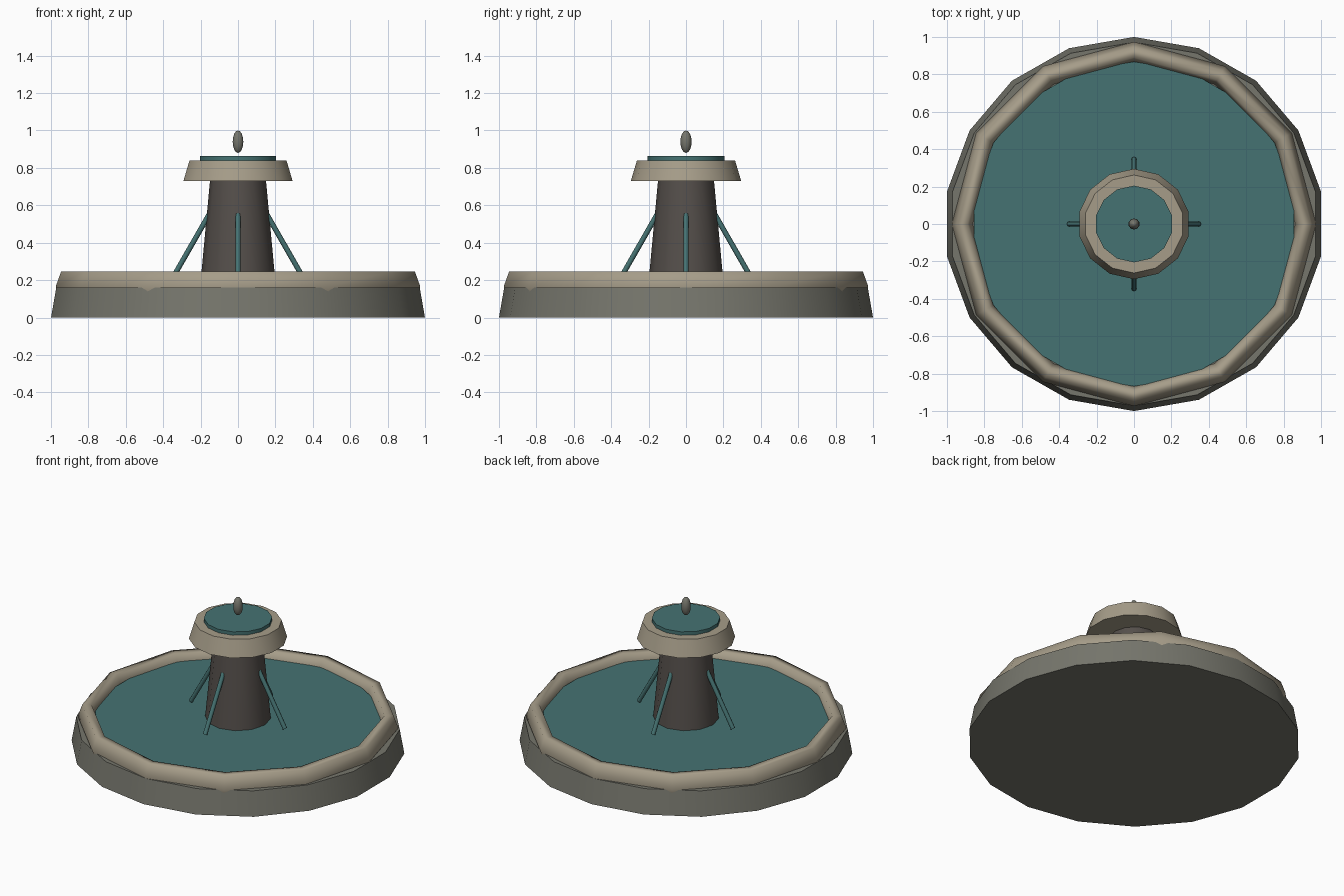
import bpy, math
from mathutils import Vector

if "Cube" in bpy.data.objects:
    bpy.data.objects.remove(bpy.data.objects["Cube"])


def material(name, rgb):
    m = bpy.data.materials.new(name)
    m.diffuse_color = (*rgb, 1)
    m.use_nodes = True
    m.node_tree.nodes["Principled BSDF"].inputs["Base Color"].default_value = m.diffuse_color
    return m


STONE = material("grey stone", (0.18, 0.18, 0.15))
TRIM = material("pale stone", (0.38, 0.335, 0.25))
DARK = material("dark stone", (0.09, 0.078, 0.07))
WATER = material("water", (0.06, 0.17, 0.168))


def finish(name, mat, angle=40):
    ob = bpy.context.object
    ob.name = name
    ob.data.materials.append(mat)
    bpy.ops.object.shade_smooth_by_angle(angle=math.radians(angle))
    return ob


def drum(name, sides, r0, r1, z0, z1, mat, sx=1.015):
    bpy.ops.mesh.primitive_cone_add(vertices=sides, radius1=r0, radius2=r1,
                                    depth=z1 - z0, location=(0, 0, (z0 + z1) / 2))
    ob = finish(name, mat)
    ob.scale.x = sx
    return ob


# Lower basin and its water
drum("basin", 18, 1.0, 0.972, 0, 0.16, STONE)
drum("basin_water", 18, 0.868, 0.868, 0.15, 0.2, WATER, 1.0)

# Rounded rim: twelve segments, six-sided section, stretched upwards
bpy.ops.mesh.primitive_torus_add(major_segments=12, minor_segments=6,
                                 major_radius=0.918, minor_radius=0.056,
                                 location=(0, 0, 0.167))
rim = finish("basin_rim", TRIM, 180)
rim.scale.z = 0.078 / (0.056 * math.sin(math.pi / 3))

# Column, upper bowl and its water
drum("column", 12, 0.203, 0.148, 0.16, 0.75, DARK, 1.0)
drum("upper_bowl", 14, 0.295, 0.262, 0.73, 0.84, TRIM)
drum("upper_water", 14, 0.205, 0.205, 0.83, 0.863, WATER)

# Finial above the bowl
bpy.ops.mesh.primitive_uv_sphere_add(segments=10, ring_count=8, radius=1,
                                     location=(0, 0, 0.94))
finial = finish("finial", STONE, 180)
finial.scale = (0.03, 0.03, 0.06)

# Four slanting water jets
for i in range(4):
    a = i * math.pi / 2
    d = Vector((math.cos(a), math.sin(a), 0))
    top = d * 0.14 + Vector((0, 0, 0.576))
    low = d * 0.347 + Vector((0, 0, 0.215))
    bpy.ops.mesh.primitive_cylinder_add(vertices=8, radius=0.014,
                                        depth=(top - low).length,
                                        location=(top + low) / 2)
    jet = finish(f"water_jet_{i + 1}", WATER, 50)
    jet.rotation_euler = (top - low).to_track_quat('Z', 'Y').to_euler()
